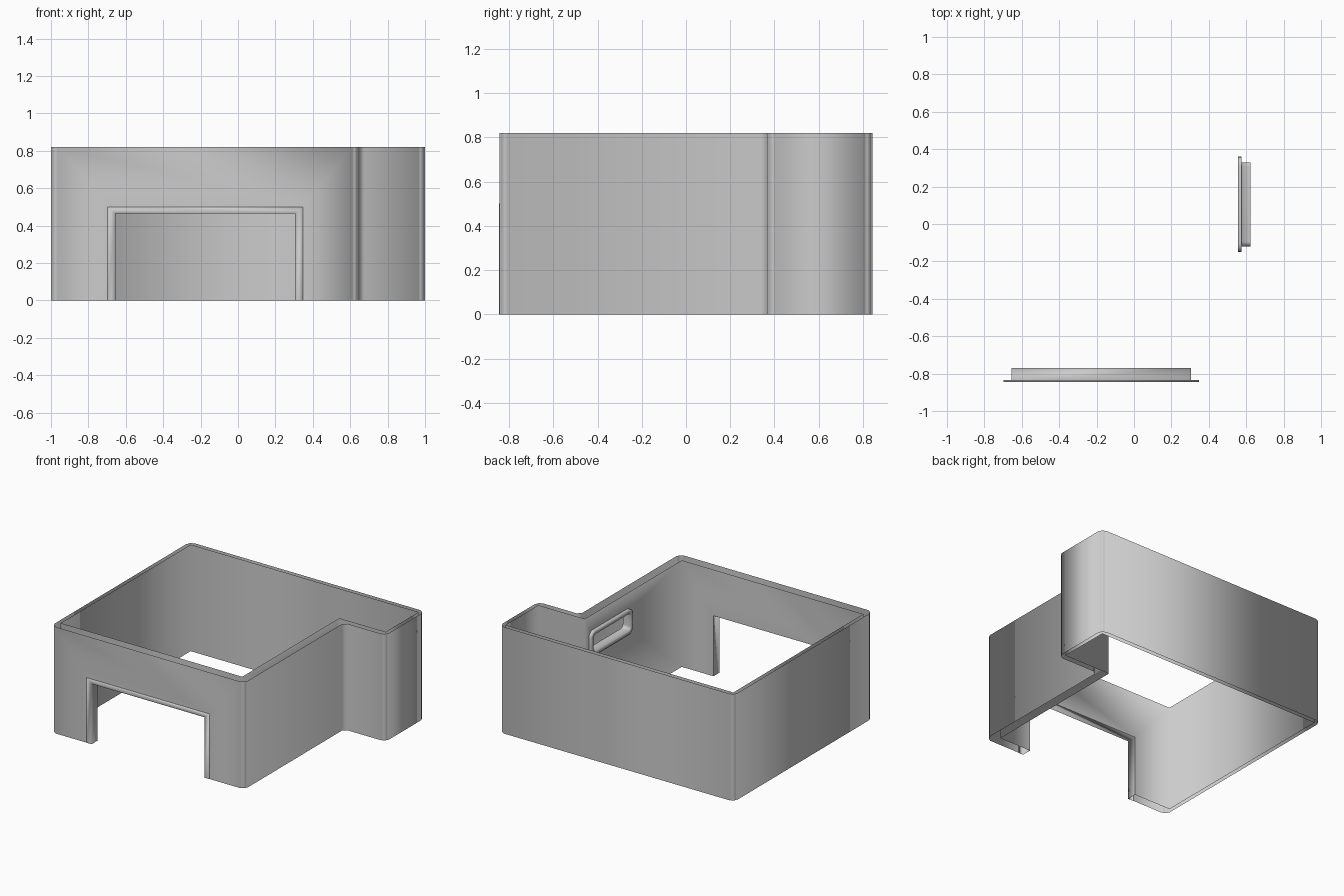
import bpy, bmesh, math
from mathutils import Vector

if "Cube" in bpy.data.objects:
    bpy.data.objects.remove(bpy.data.objects["Cube"])

H = 0.82                   # wall height
POST, STEP = 0.037, 0.005  # corner post size and how far it is set back


def finish(bm, name):
    bmesh.ops.remove_doubles(bm, verts=bm.verts, dist=1e-5)
    for f in bm.faces:
        f.smooth = True
    me = bpy.data.meshes.new(name)
    bm.to_mesh(me)
    bm.free()
    ob = bpy.data.objects.new(name, me)
    bpy.context.collection.objects.link(ob)
    return ob


def add_face(bm, pts):
    return bm.faces.new([bm.verts.new(p) for p in pts])


def wall_strip(bm, a, b, flip=False):
    pts = [(a[0], a[1], 0), (b[0], b[1], 0), (b[0], b[1], H), (a[0], a[1], H)]
    add_face(bm, pts[::-1] if flip else pts)


def door_wall(bm, a, b, g, flip=False):
    """Front wall sheet with a doorway notch, enlarged by g."""
    y, l, r, t = a[1], DL - g, DR + g, DT + g * 0.85
    pts = [(x, y, z) for x, z in [(a[0], 0), (l, 0), (l, t), (r, t),
                                  (r, 0), (b[0], 0), (b[0], H), (a[0], H)]]
    add_face(bm, pts[::-1] if flip else pts)


def skin(bm, loops, closed):
    """Quads between successive loops of equal length."""
    rows = [[bm.verts.new(p) for p in l] for l in loops]
    n = len(rows[0])
    for r, s in zip(rows, rows[1:]):
        for i in range(n if closed else n - 1):
            j = (i + 1) % n
            bm.faces.new((r[i], r[j], s[j], s[i]))


def corner_post(c, d1, d2):
    """Outline of a rounded post set slightly back at a convex corner."""
    c, d1, d2 = Vector(c), Vector(d1), Vector(d2)
    o, r = c - d1 * POST + d2 * POST, POST - STEP
    arc = [o + d1 * r * math.sin(t) - d2 * r * math.cos(t)
           for t in [math.pi / 2 * k / 4 for k in range(5)]]
    return [c - d1 * POST] + arc + [c + d2 * POST]


def round_rect(x, y0, y1, z0, z1, r):
    pts = []
    for cy, cz, a0 in [(y1 - r, z1 - r, 0), (y0 + r, z1 - r, 90),
                       (y0 + r, z0 + r, 180), (y1 - r, z0 + r, 270)]:
        for k in range(6):
            t = math.radians(a0 + 18 * k)
            pts.append((x, cy + r * math.cos(t), cz + r * math.sin(t)))
    return pts


# doorway and window openings
DL, DR, DT, CASE = -0.655, 0.305, 0.465, 0.042
WIN_IN = (-0.12, 0.33, 0.54, 0.67, 0.025)
WIN_OUT = (-0.15, 0.36, 0.51, 0.70, 0.05)
E, N, W, S = (1, 0), (0, 1), (-1, 0), (0, -1)
Y = 0.843

# outer wall skin with corner posts, L-shaped plan
front_left = corner_post((-1, -Y), S, E)
outline = (front_left[-1:]
           + corner_post((0.646, -Y), E, N)
           + [(0.646, 0.342), (0.674, 0.367)]
           + corner_post((1, 0.367), E, N)
           + corner_post((1, Y), N, W)
           + corner_post((-1, Y), W, S)
           + front_left[:-1])
bm = bmesh.new()
for i, a in enumerate(outline):
    b = outline[(i + 1) % len(outline)]
    if i == 0:
        door_wall(bm, a, b, CASE)
    else:
        wall_strip(bm, a, b)
finish(bm, "outer_walls")

# inner wall skin
IX, IY, IB = 0.575, 0.41, 0.81
inner = [(-0.97, -0.77), (IX, -0.77), (IX, IY), (0.97, IY),
         (0.97, IB), (-0.97, IB)]
bm = bmesh.new()
for i, a in enumerate(inner):
    b = inner[(i + 1) % len(inner)]
    if i == 0:
        door_wall(bm, a, b, 0, True)
    elif i != 1:
        wall_strip(bm, a, b, True)

# inner side wall pierced by the window recess
edges = []
for loop in ([(IX, -0.77, 0), (IX, IY, 0), (IX, IY, H), (IX, -0.77, H)],
             round_rect(IX, *WIN_IN)):
    vs = [bm.verts.new(p) for p in loop]
    edges += [bm.edges.new((v, vs[(i + 1) % len(vs)]))
              for i, v in enumerate(vs)]
bmesh.ops.triangle_fill(bm, use_beauty=True, use_dissolve=False,
                        edges=edges, normal=(-1, 0, 0))
finish(bm, "inner_walls")


# door casing and jamb
def door_u(y, g):
    return [(DL - g, y, 0), (DL - g, y, DT + g * 0.85),
            (DR + g, y, DT + g * 0.85), (DR + g, y, 0)]


bm = bmesh.new()
skin(bm, [door_u(-0.835, CASE), door_u(-0.845, CASE),
          door_u(-0.845, 0), door_u(-0.77, 0)], False)
bmesh.ops.recalc_face_normals(bm, faces=bm.faces)
finish(bm, "door_frame")

# window frame with recess
bm = bmesh.new()
skin(bm, [round_rect(IX, *WIN_OUT), round_rect(0.555, *WIN_OUT),
          round_rect(0.555, *WIN_IN), round_rect(0.622, *WIN_IN)], True)
bmesh.ops.recalc_face_normals(bm, faces=bm.faces)
finish(bm, "window_frame")
